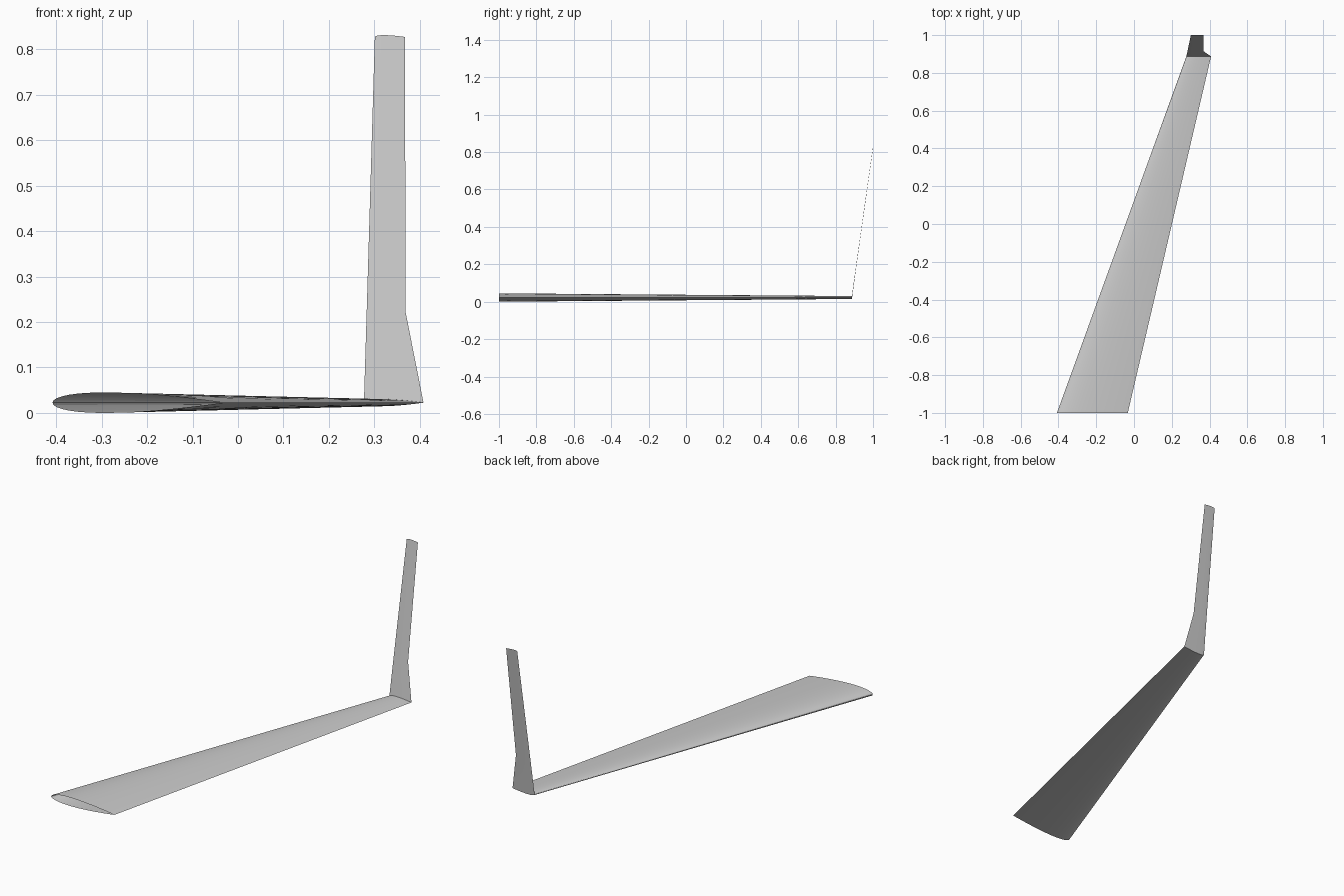
import bpy, bmesh, math

cube = bpy.data.objects.get("Cube")
if cube:
    bpy.data.objects.remove(cube)

# Plain grey skin
skin = bpy.data.materials.new("light_grey")
skin.use_nodes = True
grey = (0.6, 0.6, 0.6, 1)
skin.diffuse_color = grey
skin.node_tree.nodes["Principled BSDF"].inputs["Base Color"].default_value = grey

STEPS = 20


def half_thickness(t):
    """Symmetric 12 percent aerofoil with a closed trailing edge."""
    return 0.6 * (0.2969 * math.sqrt(t) - 0.126 * t - 0.3516 * t**2
                  + 0.2843 * t**3 - 0.1036 * t**4)


def section(lead, trail, y, z):
    """Closed aerofoil loop: trailing edge, over the top, back underneath."""
    chord = trail - lead
    points = []
    for i in range(2 * STEPS):
        t = (1 + math.cos(math.pi * i / STEPS)) / 2
        side = 1 if i < STEPS else -1
        h = 0 if i % STEPS == 0 else half_thickness(t)
        points.append((lead + chord * t, y, z + side * chord * h))
    return points


def loft(name, stations):
    """Open-ended skin through the stations."""
    bm = bmesh.new()
    loops = [[bm.verts.new(p) for p in section(*s)] for s in stations]
    n = 2 * STEPS
    for a, b in zip(loops, loops[1:]):
        for i in range(n):
            j = (i + 1) % n
            bm.faces.new((a[i], a[j], b[j], b[i]))
    mesh = bpy.data.meshes.new(name)
    bm.to_mesh(mesh)
    bm.free()
    mesh.materials.append(skin)
    obj = bpy.data.objects.new(name, mesh)
    bpy.context.collection.objects.link(obj)
    bpy.ops.object.select_all(action='DESELECT')
    obj.select_set(True)
    bpy.context.view_layer.objects.active = obj
    bpy.ops.object.shade_smooth_by_angle(angle=math.radians(30))
    return obj


# Leading x, trailing x, y, z of each station
root = (-0.408, -0.033, -1.0, 0.0225)
tip = (0.277, 0.408, 0.887, 0.0225)
winglet_kink = (0.283, 0.369, 0.914, 0.22)
winglet_top = (0.301, 0.367, 1.0, 0.827)

loft("wing", [root, tip])
loft("winglet", [tip, winglet_kink, winglet_top])
